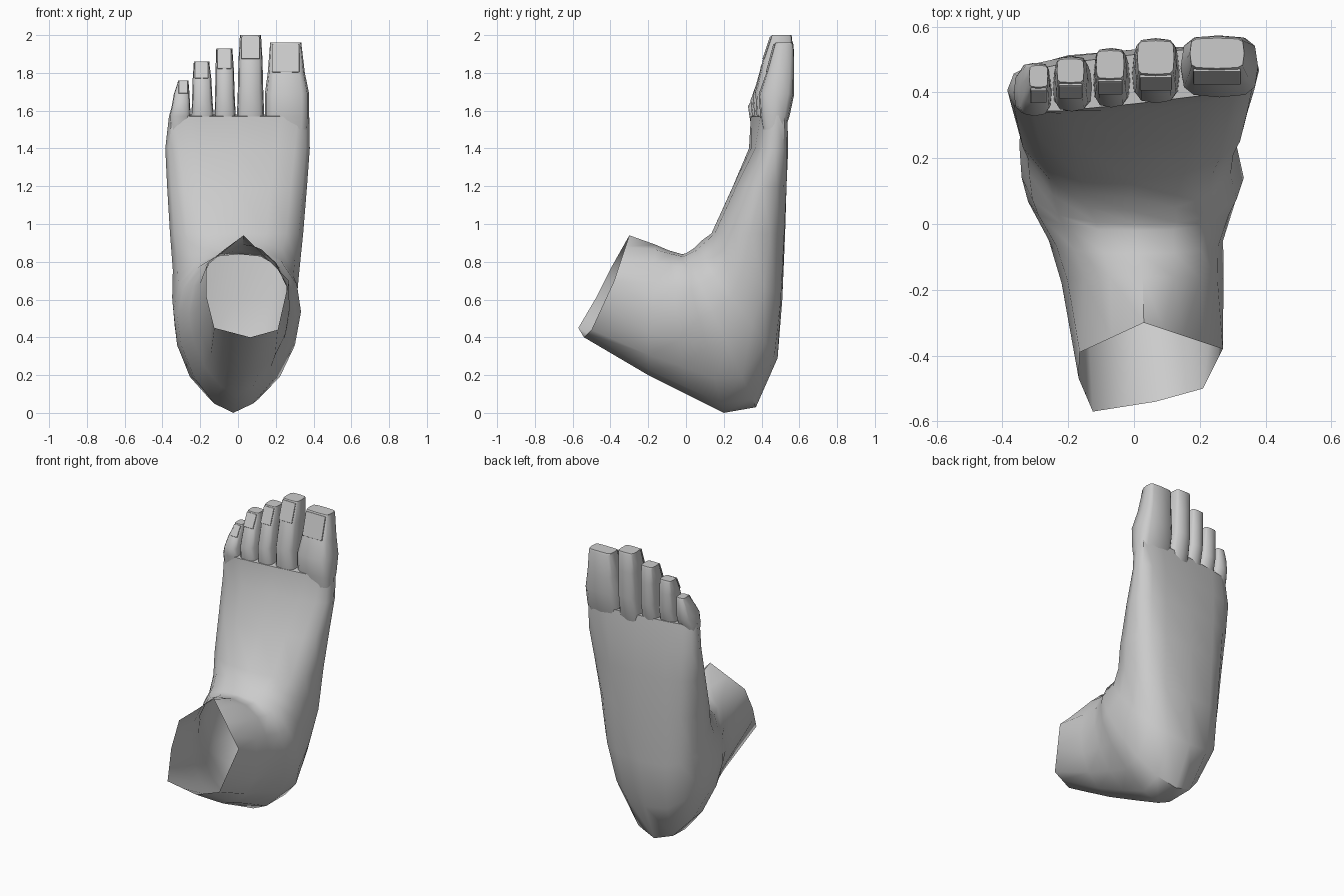
import bpy, bmesh
from math import cos, sin, pi, atan2, hypot, log
from mathutils import Vector

if "Cube" in bpy.data.objects:
    bpy.data.objects.remove(bpy.data.objects["Cube"])


def power(v, e):
    return (1 if v >= 0 else -1) * abs(v) ** (2 / e)


def ring(front, back, xl, xr, ef=2.4, eb=2.4, shear=0.0, mid=.5, lean=0.0, n=16):
    """Rounded section between a front and a back (y, z) point, widest at mid."""
    pts = []
    for i in range(n):
        a = 2 * pi * i / n
        e = ef if sin(a) >= 0 else eb
        s = max(0, (1 - power(sin(a), e)) / 2) ** (log(mid) / log(.5))
        x = (xl + xr) / 2 + (xr - xl) / 2 * power(cos(a), e) - lean * s
        y = front[0] + (back[0] - front[0]) * s + shear * x
        z = front[1] + (back[1] - front[1]) * s
        pts.append((x, y, z))
    return pts


def loft(name, rings, angle):
    bm = bmesh.new()
    rows = [[bm.verts.new(p) for p in r] for r in rings]
    n = len(rows[0])
    for a, b in zip(rows, rows[1:]):
        for i in range(n):
            j = (i + 1) % n
            bm.faces.new((a[i], a[j], b[j], b[i]))
    bm.faces.new(rows[-1])
    bmesh.ops.recalc_face_normals(bm, faces=bm.faces)
    me = bpy.data.meshes.new(name)
    bm.to_mesh(me)
    bm.free()
    ob = bpy.data.objects.new(name, me)
    bpy.context.collection.objects.link(ob)
    bpy.ops.object.select_all(action='DESELECT')
    bpy.context.view_layer.objects.active = ob
    ob.select_set(True)
    bpy.ops.object.shade_smooth_by_angle(angle=angle)
    return ob


# Angular rim of the open ankle: corners with a midpoint on every edge
corners = [Vector(c) for c in (
    (.27, -.38, .70), (.15, -.34, .82), (.03, -.30, .94), (-.165, -.39, .78),
    (-.168, -.47, .62), (-.125, -.57, .45), (.065, -.54, .40), (.21, -.50, .44))]
rim = []
for i, c in enumerate(corners):
    rim += [c, (c + corners[(i + 1) % 8]) / 2]

# Foot: sections fan round the instep, then run up the sole
foot = loft("foot", [
    rim,
    ring((-.16, .89), (-.20, .20), -.22, .272, 2.1, 1.9),
    ring((-.09, .86), (.00, .10), -.25, .28, 2.1, 1.7, 0, .45, .02),
    ring((-.02, .84), (.20, .00), -.31, .32, 1.9, 1.7, 0, .4, .03),
    ring((.00, .845), (.37, .03), -.33, .345, 1.9, 2.0, 0, .38, .03),
    ring((.04, .87), (.485, .29), -.335, .325, 2.1, 2.5, 0, .45, .03),
    ring((.08, .91), (.51, .60), -.345, .325, 2.2, 3.0, .02),
    ring((.135, .95), (.525, .95), -.36, .345, 2.4, 3.0, .03),
    ring((.245, 1.19), (.53, 1.20), -.375, .365, 2.6, 3.0, .05),
    ring((.345, 1.40), (.53, 1.40), -.385, .38, 3.0, 3.0, .08),
    ring((.365, 1.57), (.515, 1.58), -.365, .377, 4.0, 3.6, .11),
], .9)

# Toes: base left/right x, tip left/right x, front y, back y, top z, nail height
toes = {
    "big_toe": (.142, .377, .17, .335, .385, .573, 1.96, .16),
    "second_toe": (-.006, .139, .01, .122, .367, .565, 2.0, .13),
    "third_toe": (-.124, -.012, -.115, -.03, .354, .535, 1.93, .11),
    "fourth_toe": (-.247, -.128, -.234, -.152, .342, .51, 1.86, .09),
    "little_toe": (-.365, -.25, -.318, -.262, .328, .49, 1.76, .07),
}
for name, (l, r, tl, tr, yf, yb, top, nail) in toes.items():
    h = top - 1.56
    k = 1 - nail / h
    slim = .0 if name == "big_toe" else .3

    def section(z, t, df, db, e=3.4):
        return ring((yf + df, z), (yb + db, z),
                    l + (tl - l) * t, r + (tr - r) * t, e, e, n=12)

    loft(name, [
        section(1.50, .1, .02, -.05),
        section(1.57, .0, .008, -.025),
        section(1.56 + .32 * h, slim, .0, .0),
        section(1.56 + k * h, .55, .04, .0, 3.8),
        section(top - .012, .97, .08, -.003, 5),
        section(top, 1, .088, -.008, 5),
    ], .9)

    # Nail: thin bevelled plate lying on the sloping toe front
    y0, y1 = yf + .041, yf + .084
    bpy.ops.mesh.primitive_cube_add(
        size=1, location=((tl + tr) / 2, (y0 + y1) / 2, top - nail / 2 - .002),
        rotation=(-atan2(y1 - y0, nail), 0, 0))
    plate = bpy.context.object
    plate.name = name + "_nail"
    plate.scale = ((tr - tl) * .88, .01, hypot(nail, y1 - y0) * .93)
    bpy.ops.object.transform_apply(location=False, rotation=False, scale=True)
    bev = plate.modifiers.new("soft_edge", 'BEVEL')
    bev.width, bev.segments = .004, 2
